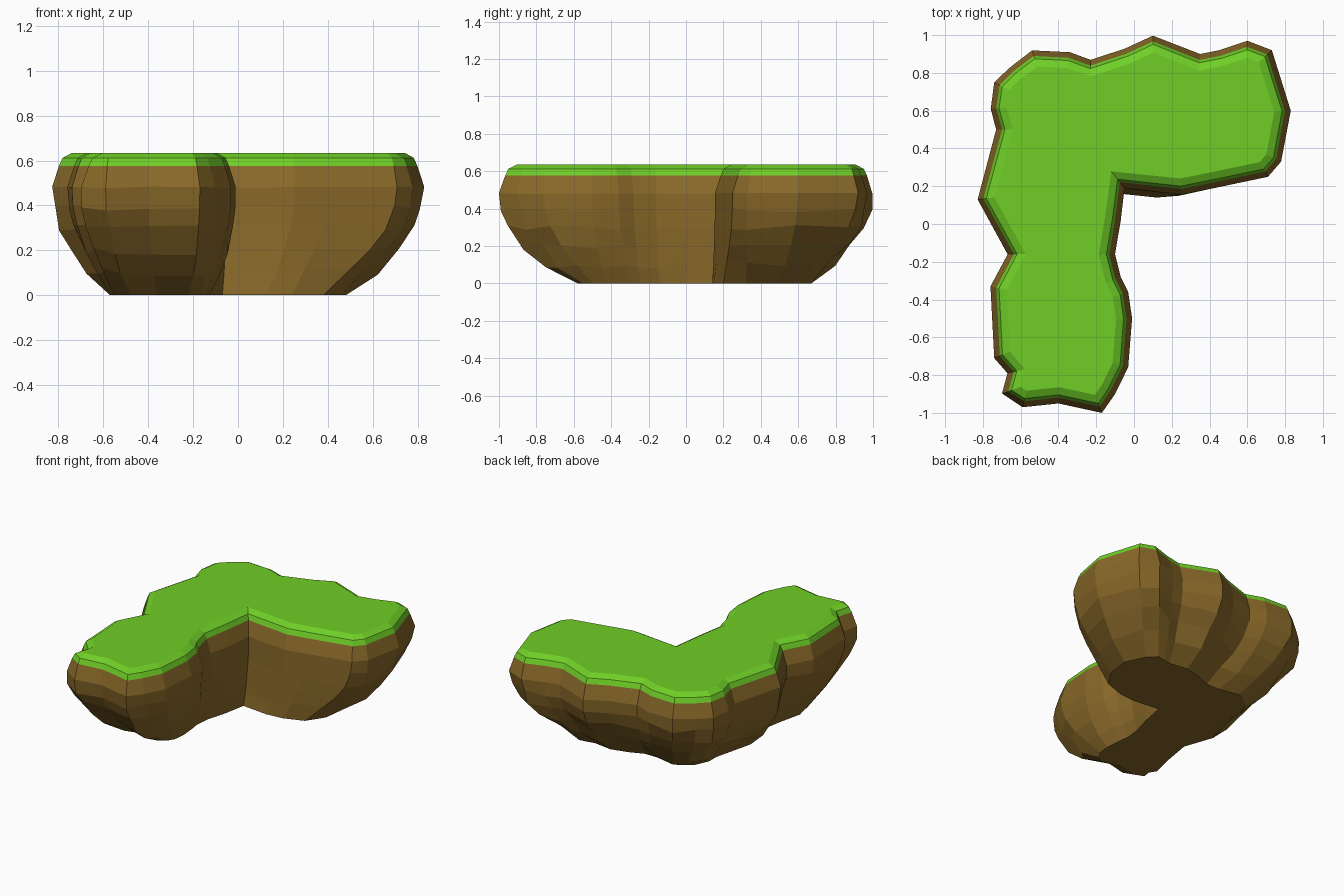
import bpy
import bmesh
import random
from mathutils import Vector

random.seed(4)
if "Cube" in bpy.data.objects:
    bpy.data.objects.remove(bpy.data.objects["Cube"])


def make_material(name, colour):
    material = bpy.data.materials.new(name)
    material.use_nodes = True
    material.diffuse_color = colour
    material.node_tree.nodes["Principled BSDF"].inputs["Base Color"].default_value = colour
    return material


grass_green = make_material("grass green", (0.16, 0.62, 0.02, 1))
earth_brown = make_material("earth brown", (0.25, 0.14, 0.022, 1))

# Clockwise L-shaped outline: widest point x, y and matching foot point x, y
OUTLINE = [
    (.10, 1.0, .12, .67), (.35, .90, .25, .65), (.45, .92, .30, .66),
    (.60, .97, .36, .67), (.73, .92, .42, .61), (.83, .60, .48, .48),
    (.78, .33, .46, .32), (.71, .25, .38, .20), (.40, .185, .24, .15),
    (.25, .155, .12, .14), (-.05, .19, -.07, .16), (-.07, .02, -.1, .0),
    (-.10, -.16, -.14, -.14), (-.07, -.28, -.15, -.24), (-.03, -.36, -.14, -.3),
    (-.01, -.5, -.13, -.42), (-.03, -.76, -.14, -.5), (-.10, -.9, -.17, -.55),
    (-.17, -1.0, -.22, -.58), (-.40, -.95, -.36, -.55), (-.59, -.97, -.48, -.58),
    (-.70, -.90, -.55, -.55), (-.67, -.79, -.54, -.5), (-.74, -.71, -.57, -.45),
    (-.76, -.33, -.53, -.28), (-.67, -.16, -.50, -.1), (-.83, .13, -.57, .1),
    (-.73, .5, -.5, .38), (-.76, .61, -.5, .46), (-.74, .75, -.46, .55),
    (-.66, .83, -.4, .6), (-.54, .92, -.34, .63), (-.34, .91, -.2, .6),
    (-.23, .87, -.1, .6), (-.05, .93, .0, .64),
]
rim = [Vector(p[:2]) for p in OUTLINE]
foot = [Vector(p[2:]) for p in OUTLINE]
count = len(rim)


def inset_ring(distance, height):
    """Rim moved inward by an even distance."""
    ring = []
    for i, point in enumerate(rim):
        before = (point - rim[i - 1]).normalized()
        after = (rim[(i + 1) % count] - point).normalized()
        a = Vector((before.y, -before.x))
        b = Vector((after.y, -after.x))
        inward = (a + b).normalized()
        moved = point + inward * distance / max(inward.dot(a), 0.75)
        ring.append((moved.x, moved.y, height))
    return ring


def foot_ring(blend, height, rough):
    """Rim blended towards the foot, with a little roughness."""
    ring = []
    for outer, inner in zip(rim, foot):
        p = outer.lerp(inner, max(0, blend + random.uniform(-rough, rough)))
        ring.append((p.x, p.y, height + random.uniform(-rough, rough) * 0.4))
    return ring


def loft(name, rings, material, cap_bottom, cap_top):
    bm = bmesh.new()
    loops = [[bm.verts.new(co) for co in ring] for ring in rings]
    for low, high in zip(loops, loops[1:]):
        for i in range(count):
            j = (i + 1) % count
            bm.faces.new((low[i], high[i], high[j], low[j]))
    if cap_bottom:
        bm.faces.new(loops[0])
    if cap_top:
        bm.faces.new(reversed(loops[-1]))
    caps = [f for f in bm.faces if len(f.verts) > 4]
    bmesh.ops.triangulate(bm, faces=caps)
    bmesh.ops.recalc_face_normals(bm, faces=bm.faces)
    mesh = bpy.data.meshes.new(name)
    bm.to_mesh(mesh)
    bm.free()
    mesh.materials.append(material)
    obj = bpy.data.objects.new(name, mesh)
    bpy.context.collection.objects.link(obj)
    return obj


# Earth body, tapering down to a flat underside
seam = inset_ring(0.03, 0.577)
body = [foot_ring(1, 0, 0)]
for blend, height, rough in ((.64, .1, .05), (.34, .2, .05), (.13, .3, .04),
                             (.03, .39, .03), (0, .48, .01)):
    body.append(foot_ring(blend, height, rough))
loft("earth_body", body + [seam], earth_brown, True, False)

# Grass cap with a rounded edge and a flat top
cap = [seam, inset_ring(0.045, 0.612), inset_ring(0.085, 0.635)]
loft("grass_cap", cap, grass_green, False, True)
